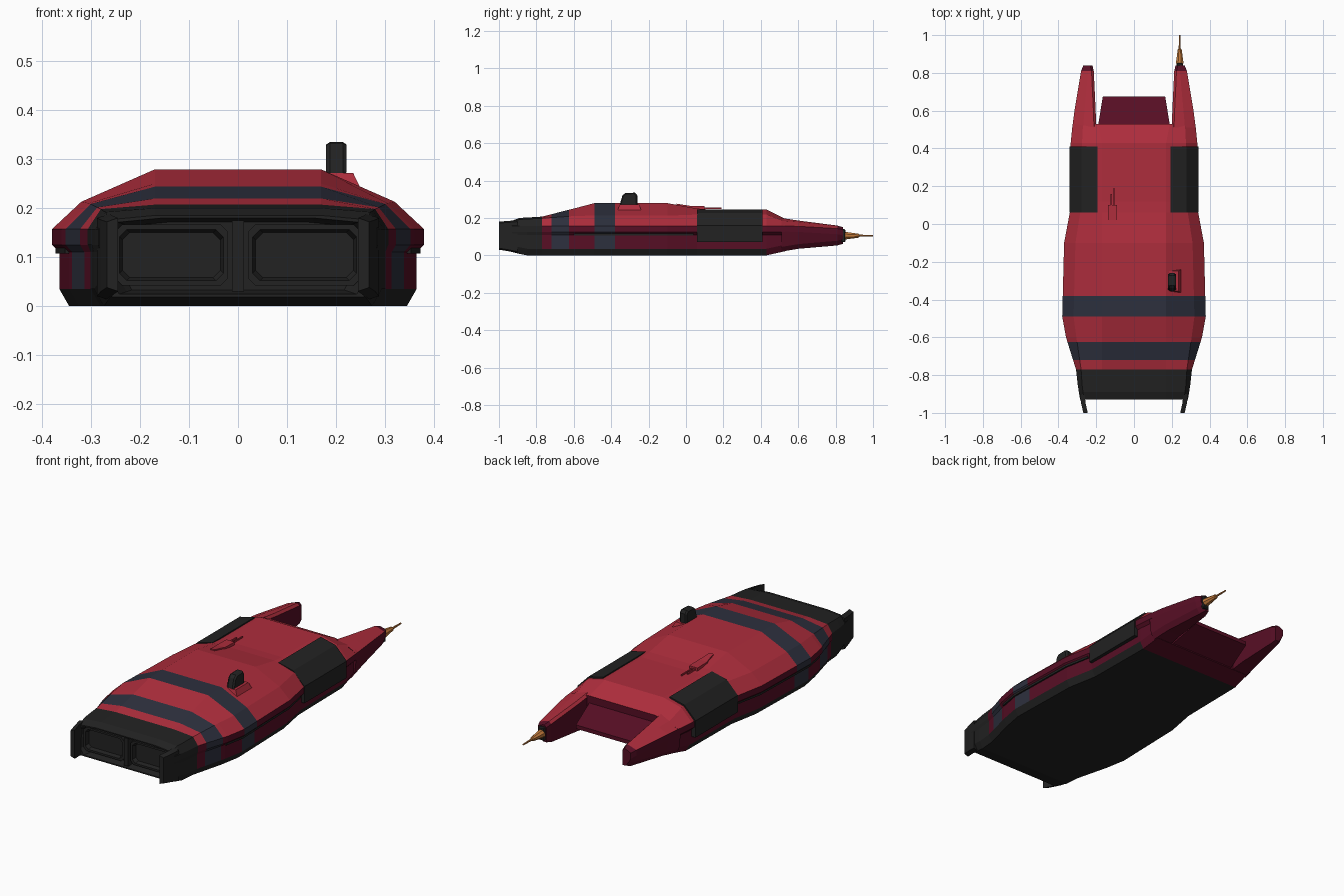
import bpy, bmesh, math
from mathutils import Vector

if "Cube" in bpy.data.objects:
    bpy.data.objects.remove(bpy.data.objects["Cube"])


def mat(name, c):
    m = bpy.data.materials.new(name)
    m.diffuse_color = (*c, 1)
    m.use_nodes = True
    m.node_tree.nodes["Principled BSDF"].inputs["Base Color"].default_value = m.diffuse_color
    return m


RED = mat("red_paint", (0.42, 0.026, 0.045))
MAROON = mat("dark_maroon", (0.095, 0.0045, 0.018))
BLACK = mat("charcoal", (0.016, 0.016, 0.016))
NAVY = mat("navy_stripe", (0.026, 0.029, 0.047))
ORANGE = mat("copper", (0.56, 0.2, 0.045))


def loft(name, rings, mats, rule=None, cuts=()):
    """Skin a list of closed point rings, cap both ends, colour faces by rule."""
    bm = bmesh.new()
    rows = [[bm.verts.new(p) for p in r] for r in rings]
    n = len(rows[0])
    for a, b in zip(rows, rows[1:]):
        for i in range(n):
            j = (i + 1) % n
            bm.faces.new((a[i], a[j], b[j], b[i]))
    bm.faces.new(rows[0])
    bm.faces.new(rows[-1])
    for y in cuts:
        bmesh.ops.bisect_plane(bm, geom=bm.verts[:] + bm.edges[:] + bm.faces[:],
                               plane_co=(0, y, 0), plane_no=(0, 1, 0))
    bmesh.ops.recalc_face_normals(bm, faces=bm.faces[:])
    if rule:
        for f in bm.faces:
            f.material_index = rule(f.calc_center_median(), f.normal)
    me = bpy.data.meshes.new(name)
    bm.to_mesh(me)
    bm.free()
    for m in mats:
        me.materials.append(m)
    ob = bpy.data.objects.new(name, me)
    bpy.context.collection.objects.link(ob)
    return ob


def slab(name, x0, x1, y0, y1, z0, z1, m, ch=0.0):
    """Box, optionally bevelled."""
    rings = [[(x0, y, z0), (x1, y, z0), (x1, y, z1), (x0, y, z1)] for y in (y0, y1)]
    ob = loft(name, rings, [m])
    if ch:
        b = ob.modifiers.new("chamfer", 'BEVEL')
        b.width, b.segments = ch, 1
    return ob


# Main hull: half section from keel to roof, mirrored
def section(y, w, zb, xm, zm, xt, zt, step=0.015):
    zl = zb + 0.035
    half = [(w - step - 0.02, zb), (w - step, zl), (w - step, 0.11), (w, 0.125),
            (w, 0.157), (xm, zm), (xt, zt)]
    return [(x, y, z) for x, z in half] + [(-x, y, z) for x, z in reversed(half)]


def shrink(ring, y, k):
    return [(x * k, y, 0.105 + (z - 0.105) * k) for x, _, z in ring]


nose = section(-0.93, 0.285, 0.018, 0.265, 0.176, 0.17, 0.185, 0.004)
hull_rings = [
    shrink(nose, -0.885, 0.83),
    shrink(nose, -0.90, 0.87),
    shrink(nose, -0.93, 0.93),
    nose,
    section(-0.89, 0.292, 0.008, 0.27, 0.192, 0.17, 0.2, 0.004),
    section(-0.85, 0.298, 0.0, 0.275, 0.194, 0.17, 0.202, 0.004),
    section(-0.77, 0.307, 0.0, 0.28, 0.198, 0.17, 0.207, 0.006),
    section(-0.60, 0.36, 0.0, 0.305, 0.21, 0.17, 0.25),
    section(-0.49, 0.38, 0.0, 0.32, 0.213, 0.17, 0.279),
    section(-0.10, 0.37, 0.0, 0.31, 0.212, 0.17, 0.279),
    section(0.06, 0.34, 0.0, 0.285, 0.218, 0.17, 0.25),
    section(0.12, 0.339, 0.0, 0.28, 0.218, 0.17, 0.245),
    section(0.43, 0.335, 0.0, 0.275, 0.218, 0.17, 0.245),
    section(0.53, 0.325, 0.022, 0.27, 0.18, 0.19, 0.195),
]


def hull_colour(c, n):
    if c.y < -0.769 or (n.z < -0.5 and c.z < 0.004) or (c.z < 0.03 and c.y < 0.43):
        return 2
    if -0.49 < c.y < -0.38 or -0.72 < c.y < -0.625:
        return 3
    return 0 if n.z > 0.25 else 1


loft("main_hull", hull_rings, [RED, MAROON, BLACK, NAVY], hull_colour,
     cuts=(-0.72, -0.625, -0.38))


# Rear prong section
def prong(s, y, xi, w, zb, zs, xm, zm, zt):
    pts = [(xi, zb), (w - 0.03, zb), (w - 0.01, zb + 0.025), (w, zs - 0.03), (w, zs),
           (xm, zm), (xi + 0.012, zt), (xi, zt - 0.012)]
    return [(s * x, y, z) for x, z in pts]


for s, side in ((1, "right"), (-1, "left")):
    loft(side + "_rear_prong", [
        prong(s, 0.51, 0.2, 0.327, 0.02, 0.157, 0.27, 0.185, 0.2),
        prong(s, 0.60, 0.203, 0.315, 0.035, 0.155, 0.262, 0.178, 0.186),
        prong(s, 0.81, 0.213, 0.28, 0.053, 0.143, 0.243, 0.156, 0.159),
        prong(s, 0.84, 0.22, 0.268, 0.062, 0.136, 0.243, 0.148, 0.15),
    ], [RED, MAROON], lambda c, n: 0 if n.z > 0.25 and c.y < 0.81 else 1)

    # Black wrap-over hatch
    prof = [(0.192, 0.246), (0.277, 0.226), (0.342, 0.16), (0.342, 0.072),
            (0.31, 0.072), (0.31, 0.14), (0.26, 0.19), (0.192, 0.22)]
    loft(side + "_hatch", [[(s * x, y, z) for x, z in prof] for y in (0.06, 0.41)], [BLACK])

    # Slot beneath the shoulder
    loft(side + "_side_slot", [[(s * (w - 0.03), y, 0.107), (s * w, y, 0.107),
                                (s * w, y, 0.124), (s * (w - 0.03), y, 0.124)]
         for y, w in ((-0.6, 0.353), (-0.49, 0.373), (-0.1, 0.363), (0.04, 0.336))], [BLACK])

    # Front cheek fin
    loft(side + "_front_fin", [
        [(s * xi, y, z0), (s * xo, y, z0 + 0.008), (s * xo, y, z1 - 0.008), (s * xi, y, z1)]
        for y, xi, xo, z0, z1 in ((-0.90, 0.262, 0.288, 0.012, 0.188),
                                  (-0.95, 0.256, 0.28, 0.022, 0.184),
                                  (-1.0, 0.245, 0.268, 0.03, 0.18))], [BLACK])

    # Intake frame with recessed centre
    def rect(y, d):
        a, b = s * (0.02 + d), s * (0.252 - d)
        c = 0.015
        x0, x1, z0, z1 = min(a, b), max(a, b), 0.042 + d, 0.166 - d
        return [(x0 + c, y, z0), (x1 - c, y, z0), (x1, y, z0 + c), (x1, y, z1 - c),
                (x1 - c, y, z1), (x0 + c, y, z1), (x0, y, z1 - c), (x0, y, z0 + c)]
    loft(side + "_intake", [rect(-0.88, 0), rect(-0.915, 0), rect(-0.915, 0.01),
                            rect(-0.895, 0.016)], [BLACK])

slab("intake_divider", -0.012, 0.012, -0.925, -0.88, 0.03, 0.175, BLACK)

# Sloping tail ramp between the prongs
loft("tail_ramp", [[(-w, y, a), (w, y, a), (w, y, b), (-w, y, b)]
                   for y, w, a, b in ((0.51, 0.192, 0.02, 0.165), (0.675, 0.165, 0.085, 0.105))],
     [MAROON])

# Roof sensor
loft("sensor_base", [[(0.17, y0, z), (x, y0, z), (x, y1, z), (0.17, y1, z)]
                     for z, x, y0, y1 in ((0.225, 0.258, -0.37, -0.235),
                                          (0.272, 0.235, -0.355, -0.25))], [RED])
sensor = [(-0.355, 0.268), (-0.26, 0.268), (-0.26, 0.32), (-0.272, 0.335),
          (-0.325, 0.333), (-0.34, 0.32)]
loft("sensor_head", [[(x, -0.305 + (y + 0.305) * k, 0.3 + (z - 0.3) * k) for y, z in sensor]
     for x, k in ((0.18, 0.85), (0.188, 1), (0.214, 1), (0.222, 0.85))], [BLACK])

# Twin-barrel roof fitting
loft("roof_gun_body", [[(-0.113 - w, y, 0.235), (-0.113 + w, y, 0.235),
                        (-0.113 + w, y, z), (-0.113 - w, y, z)]
     for y, w, z in ((-0.05, 0.012, 0.276), (0.0, 0.018, 0.268), (0.02, 0.024, 0.265),
                     (0.1, 0.024, 0.263))], [RED])
slab("roof_barrel_long", -0.109, -0.103, 0.1, 0.19, 0.248, 0.255, RED)
slab("roof_barrel_short", -0.124, -0.117, 0.1, 0.16, 0.248, 0.257, RED)


# Prong gun: collar, cone and needle
def disc(y, r, n=8):
    return [(0.242 + r * math.cos(2 * math.pi * (i + 0.5) / n), y,
             0.105 + r * math.sin(2 * math.pi * (i + 0.5) / n)) for i in range(n)]


slab("gun_collar", 0.224, 0.26, 0.83, 0.852, 0.07, 0.14, BLACK, 0.005)
loft("gun_needle", [disc(0.85, 0.022), disc(0.865, 0.02), disc(0.925, 0.011), disc(0.927, 0.006),
                    disc(1.0, 0.004)], [ORANGE])
